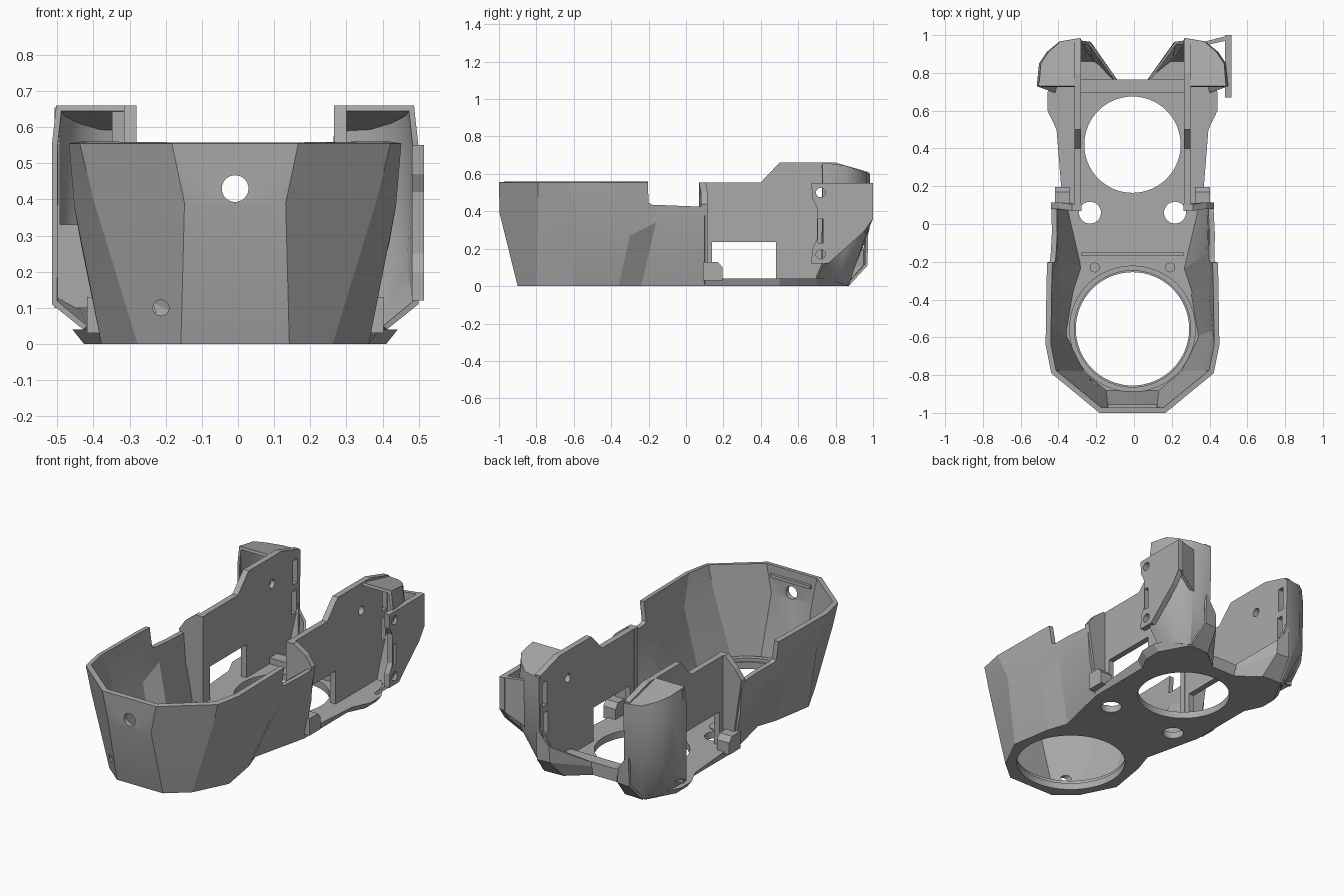
import bpy, bmesh, math
from mathutils import Matrix, Vector

cube = bpy.data.objects.get("Cube")
if cube:
    bpy.data.objects.remove(cube)

grey = bpy.data.materials.new("plain grey")
grey.use_nodes = True
grey.diffuse_color = (0.4, 0.4, 0.4, 1)
grey.node_tree.nodes["Principled BSDF"].inputs["Base Color"].default_value = (0.4, 0.4, 0.4, 1)

AXIS = -0.008  # symmetry plane of the body; the one-sided flange balances it


def build(name, verts, faces, side=1):
    """Mesh object about the symmetry plane; side=-1 mirrors it."""
    verts = [(x * side + AXIS, y, z) for x, y, z in verts]
    if side < 0:
        faces = [f[::-1] for f in faces]
    mesh = bpy.data.meshes.new(name)
    mesh.from_pydata(verts, [], faces)
    mesh.materials.append(grey)
    obj = bpy.data.objects.new(name, mesh)
    bpy.context.collection.objects.link(obj)
    return obj


def apply(obj, kind, **settings):
    mod = obj.modifiers.new(kind, kind)
    for key, value in settings.items():
        setattr(mod, key, value)
    bpy.context.view_layer.objects.active = obj
    bpy.ops.object.modifier_apply(modifier=mod.name)


def tidy(obj):
    bm = bmesh.new()
    bm.from_mesh(obj.data)
    bmesh.ops.recalc_face_normals(bm, faces=bm.faces)
    bm.to_mesh(obj.data)
    bm.free()
    return obj


def smooth(obj, degrees):
    bpy.ops.object.select_all(action='DESELECT')
    obj.select_set(True)
    bpy.context.view_layer.objects.active = obj
    bpy.ops.object.shade_smooth_by_angle(angle=math.radians(degrees))


def loft(name, rings, side=1, cap=None, thick=0.025):
    """Open skin through the rings, thickened inward."""
    n = len(rings[0])
    verts = [p for ring in rings for p in ring]
    faces = [(r * n + i, r * n + n + i, r * n + n + i + 1, r * n + i + 1)
             for r in range(len(rings) - 1) for i in range(n - 1)]
    if cap:
        verts.append(cap)
        faces.append(tuple([len(verts) - 1] + list(range(len(verts) - 2, len(verts) - 2 - n, -1))))
    obj = build(name, verts, faces, side)
    apply(obj, 'SOLIDIFY', thickness=thick, offset=-1, use_even_offset=True)
    return tidy(obj)


def prism(name, low, high, side=1):
    """Solid between two matching loops."""
    n = len(low)
    faces = [tuple(range(n)), tuple(range(n, 2 * n))]
    faces += [(i, (i + 1) % n, n + (i + 1) % n, n + i) for i in range(n)]
    return tidy(build(name, list(low) + list(high), faces, side))


def box(name, x0, x1, y0, y1, z0, z1, side=1):
    base = [(x0, y0), (x1, y0), (x1, y1), (x0, y1)]
    return prism(name, [(x, y, z0) for x, y in base], [(x, y, z1) for x, y in base], side)


def tube(name, centre, radius, length, axis='Z', sides=64):
    c = Vector(centre)
    rot = {'Z': Matrix(), 'X': Matrix.Rotation(math.pi / 2, 3, 'Y').to_4x4(),
           'Y': Matrix.Rotation(math.pi / 2, 3, 'X').to_4x4()}[axis]
    ends = []
    for h in (-length / 2, length / 2):
        ends.append([tuple(c + rot @ Vector((radius * math.cos(a), radius * math.sin(a), h)))
                     for a in (2 * math.pi * i / sides for i in range(sides))])
    return prism(name, *ends)


def cut(obj, *cutters):
    for c in cutters:
        apply(obj, 'BOOLEAN', object=c, operation='DIFFERENCE', solver='EXACT')
        bpy.data.objects.remove(c)
    return obj


def side_plate(name, profile, x0, x1, side=1):
    return prism(name, [(x0, y, z) for y, z in profile], [(x1, y, z) for y, z in profile], side)


def mirrored(half):
    return half + [(-p[0], *p[1:]) for p in reversed(half)]


# Faceted front tub, open at the rear
bottom = [(.37, .1, 0), (.29, -.24, 0), (.33, -.36, 0), (.37, -.6, 0), (.27, -.8, 0), (.15, -.9, 0)]
middle = [(.415, .1, .23), (.42, -.16, .34), (.425, -.3, .27), (.445, -.57, .38), (.395, -.79, .41), (.14, -.997, .39)]
rim = [(.437, .1, .555), (.45, -.16, .555), (.455, -.3, .555), (.46, -.64, .555), (.43, -.79, .555), (.175, -1, .555)]
tub = loft("front_tub", [mirrored(bottom), mirrored(middle), mirrored(rim)], thick=.028)
notch = [(-.21, .7), (-.2, .445), (-.18, .435), (.2, .42), (.2, .7)]
cut(tub, side_plate("c", notch, -.6, .6),
    tube("c", (0, -1, .43), .037, .3, 'Y', 32),
    tube("c", (-.205, -.9, .1), .022, .2, 'Y', 24))
smooth(tub, 14)
box("front_inner_lip", -.13, .13, -.975, -.955, .49, .51)

# Floor with flared rear edges and two large openings
outline = [(.15, -.9), (.27, -.8), (.37, -.6), (.33, -.36), (.29, -.24), (.37, .1),
           (.37, .5), (.418, .6), (.418, .7), (.33, .86), (.2, .86), (.08, .765)]
half_low = [(x, y, 0) for x, y in outline]
half_high = [(x + (.032 if y > .3 and x > .3 else 0), y, .04) for x, y in outline]
floor = prism("floor", mirrored(half_low), mirrored(half_high))
cut(floor, tube("c", (0, -.555, 0), .3, 1), tube("c", (0, .42, 0), .255, 1),
    tube("c", (.225, .06, 0), .058, 1, sides=32), tube("c", (-.225, .06, 0), .058, 1, sides=32))
cut(tube("front_opening_ring", (0, -.555, .045), .335, .03), tube("c", (0, -.555, 0), .308, 1))

# Raised ribs and cross bars on the floor
box("middle_rib", -.27, .27, -.17, -.15, .03, .075)
box("rear_cross_bar", -.28, .28, .695, .765, .03, .075)

wall_profile = [(.1, .02), (.1, .555), (.4, .555), (.5, .66), (.8, .66),
                (.975, .61), (.975, .32), (.86, .01)]

for side, label in ((1, "left"), (-1, "right")):
    # Thin upright wall with a window, a screw hole and two slots at the rear edge
    wall = side_plate(label + "_rear_wall", wall_profile, .273, .308, side)
    cut(wall, box("c", .2, .4, .14, .48, .04, .235, side),
        tube("c", (.29 * side, .72, .5), .025, .2, 'X', 32),
        box("c", .2, .4, .915, .955, .42, .56, side),
        box("c", .2, .4, .905, .945, .25, .38, side))

    # Bulkhead joining the tub to the wall, its top sloping outward
    front_face = [(.27, .07, .03), (.37, .08, .03), (.432, .08, .44),
                  (.39, .08, .5), (.32, .07, .555), (.27, .07, .555)]
    prism(label + "_bulkhead", front_face, [(x, y + .035, z) for x, y, z in front_face], side)
    side_plate(label + "_step_block", [(.09, .03), (.09, .13), (.17, .13), (.195, .1), (.195, .03)],
               .33, .41, side)

    # Floor bosses
    tube(label + "_boss", (.18 * side, -.05, .04), .057, .012, sides=32)
    tube(label + "_small_boss", (.2 * side, -.23, .045), .026, .03, sides=24)

    # Curved rear cowl, open toward the front
    cowl = loft(label + "_cowl", [
        [(.2, .865, .005), (.33, .87, .005), (.38, .82, .015), (.4, .78, .03), (.42, .7, .04)],
        [(.275, .98, .3), (.385, .965, .28), (.45, .91, .24), (.49, .85, .2), (.507, .73, .11)],
        [(.275, .985, .54), (.385, .967, .54), (.455, .91, .54), (.495, .85, .54), (.507, .73, .55)],
        [(.275, .985, .6), (.38, .967, .605), (.445, .91, .625), (.485, .85, .645), (.495, .73, .66)]],
        side, cap=(.275, .73, .66), thick=.016)
    smooth(cowl, 32)

    # Hollow corner skirt between the cross bar and the cowl
    loft(label + "_corner_skirt", [
        [(.08, .765, 0), (.2, .865, 0), (.32, .87, 0)],
        [(.085, .77, .05), (.22, .963, .11), (.3, .97, .11)],
        [(.085, .77, .075), (.225, .965, .2), (.3, .975, .3)]], side, thick=.014)

# Scalloped side flange on the left, with screw holes and a slot
flange = side_plate("left_flange", [
    (.67, .55), (1, .55), (1, .36), (.95, .29), (.76, .12), (.67, .12),
    (.675, .2), (.7, .25), (.7, .42), (.675, .47)], .49, .523)
cut(flange, tube("c", (.5, .72, .5), .025, .2, 'X', 24),
    tube("c", (.5, .72, .17), .025, .2, 'X', 24),
    box("c", .4, .6, .705, .735, .23, .36))
prism("left_flange_web",
      [(.38, .945, .28), (.38, .965, .28), (.515, 1, .36), (.515, .975, .36)],
      [(.38, .945, .55), (.38, .965, .55), (.515, 1, .55), (.515, .975, .55)])

# Front frame of the right cowl bay
bay = box("right_bay_frame", .3, .5, .735, .755, .1, .655, -1)
cut(bay, box("c", .34, .485, .6, .9, .33, .645, -1))
